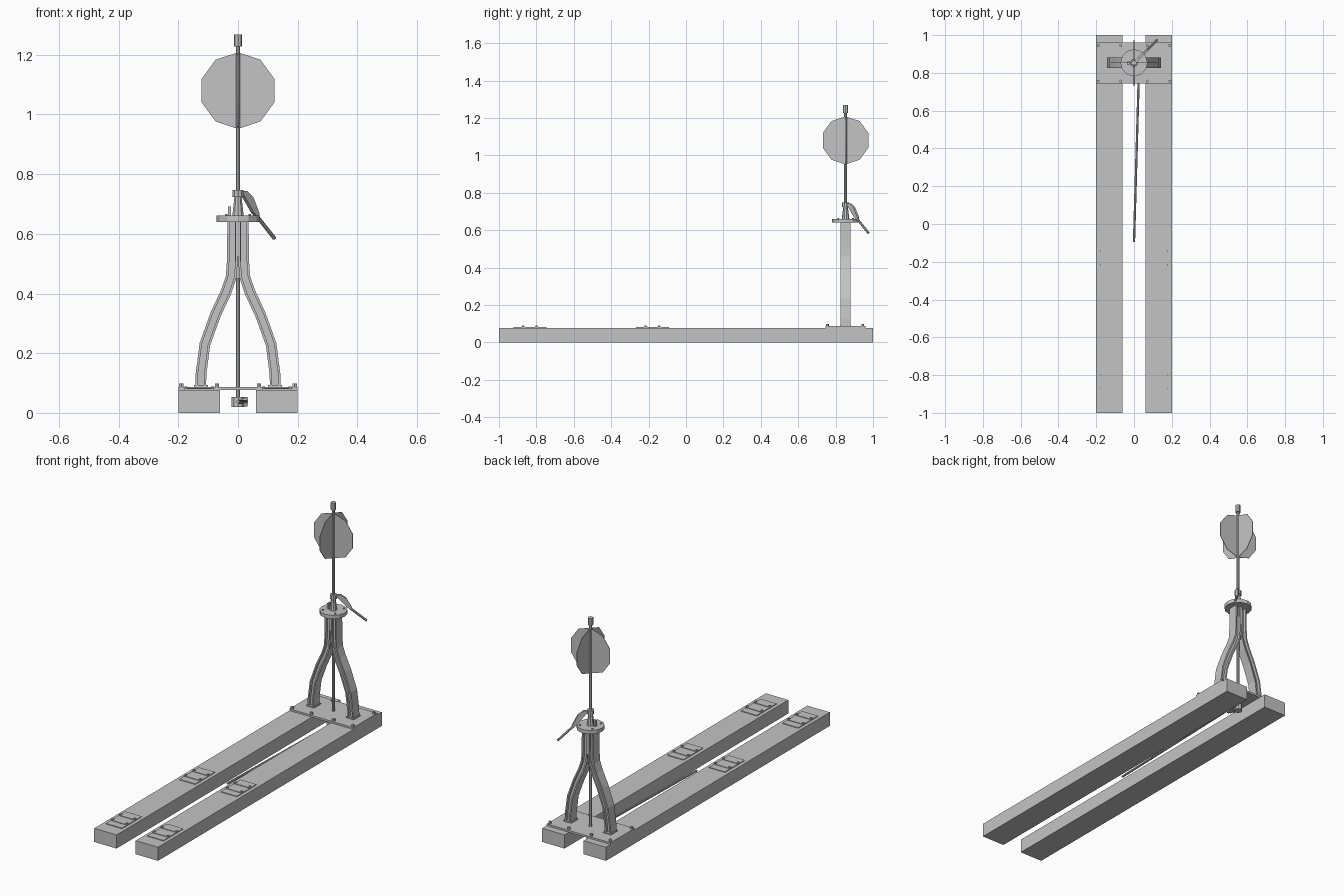
import bpy, bmesh, math
from mathutils import Vector, Matrix

if "Cube" in bpy.data.objects:
    bpy.data.objects.remove(bpy.data.objects["Cube"])

mat = bpy.data.materials.new("plain grey")
mat.diffuse_color = (0.55, 0.55, 0.55, 1)
mat.use_nodes = True
mat.node_tree.nodes["Principled BSDF"].inputs["Base Color"].default_value = mat.diffuse_color
CY = 0.853  # y of the stand's axis


def finish(name, bm):
    bmesh.ops.recalc_face_normals(bm, faces=bm.faces)
    me = bpy.data.meshes.new(name)
    bm.to_mesh(me)
    bm.free()
    me.materials.append(mat)
    ob = bpy.data.objects.new(name, me)
    bpy.context.collection.objects.link(ob)
    return ob


def box(name, x0, x1, y0, y1, z0, z1):
    bm = bmesh.new()
    m = Matrix.Translation(((x0 + x1) / 2, (y0 + y1) / 2, (z0 + z1) / 2)) @ \
        Matrix.Diagonal((x1 - x0, y1 - y0, z1 - z0, 1))
    bmesh.ops.create_cube(bm, size=1, matrix=m)
    return finish(name, bm)


def rod(name, a, b, r1, r2=None, n=8):
    a, b = Vector(a), Vector(b)
    d = b - a
    q = d.to_track_quat('Z', 'Y').to_matrix().to_4x4()
    bm = bmesh.new()
    bmesh.ops.create_cone(bm, cap_ends=True, segments=n, radius1=r1,
                          radius2=r1 if r2 is None else r2, depth=d.length,
                          matrix=Matrix.Translation((a + b) / 2) @ q)
    return finish(name, bm)


def loft(name, rings):
    bm = bmesh.new()
    vs = [[bm.verts.new(p) for p in r] for r in rings]
    n = len(vs[0])
    for a, b in zip(vs, vs[1:]):
        for i in range(n):
            j = (i + 1) % n
            bm.faces.new((a[i], a[j], b[j], b[i]))
    bm.faces.new(vs[0])
    bm.faces.new(vs[-1])
    return finish(name, bm)


# Leg: I-shaped section swept along a bent path
path = [(.125, .08), (.124, .13), (.111, .23), (.075, .33), (.04, .405),
        (.023, .455), (.019, .51), (.0175, .645)]
W, T, F, D = .018, .0275, .01, .012   # half width, half depth, flange inset, web half depth
section = [(-W, -T), (-F, -T), (-F, -D), (F, -D), (F, -T), (W, -T),
           (W, T), (F, T), (F, D), (-F, D), (-F, T), (-W, T)]


def leg_rings(s):
    rings = []
    for i, (x, z) in enumerate(path):
        a = Vector(path[max(i - 1, 0)])
        b = Vector(path[min(i + 1, len(path) - 1)])
        t = (b - a).normalized()
        if i in (0, len(path) - 1):
            t = Vector((0, 1))
        rings.append([(s * (x + u * t.y), CY + v, z - u * t.x) for u, v in section])
    return rings


for s, side in ((-1, "left"), (1, "right")):
    def sbox(name, x0, x1, *r):
        return box(f"{side}_{name}", *sorted((s * x0, s * x1)), *r)

    # Timber tie, leg and foot
    sbox("tie", .06, .2, -1, 1, 0, .077)
    loft(f"{side}_leg", leg_rings(s))
    sbox("foot", .1, .148, CY - .03, CY + .03, .085, .093)
    # Tie plates with raised shoulders and spikes
    for k, yc in enumerate((-.18, -.835)):
        sbox(f"tie_plate_{k}", .08, .18, yc - .088, yc + .088, .075, .081)
        for j in (-1, 1):
            y = yc + j * .036
            sbox(f"plate_shoulder_{k}_{j}", .08, .18, y - .009, y + .009, .08, .084)
            for x in (.086, .174):
                rod(f"{side}_spike", (s * x, y, .08), (s * x, y, .089), .006, n=6)
    # Base plate bolts
    for x in (.07, .19):
        for y in (.756, .945):
            rod(f"{side}_base_bolt", (s * x, y, .085), (s * x, y, .099), .008, n=6)

# Base plate and centre filler where the legs join
box("base_plate", -.2, .2, .745, .96, .076, .087)
box("column_core", -.01, .01, CY - .02, CY + .02, .45, .645)

# Head table with rim stop and bolts
rod("head_table", (0, CY, .64), (0, CY, .661), .072, n=12)
box("rim_stop", -.034, -.024, CY - .01, CY + .01, .66, .692)
for k in range(4):
    a = math.radians(45 + 90 * k)
    x, y = .055 * math.cos(a), CY + .055 * math.sin(a)
    rod("table_bolt", (x, y, .66), (x, y, .666), .005, n=6)

# Spindle, hub, collar and mast tip
rod("spindle", (0, CY, .02), (0, CY, 1.25), .0075)
rod("hub", (0, CY, .66), (0, CY, .728), .02, .012, n=10)
rod("collar", (0, CY, .724), (0, CY, .747), .019, n=10)
rod("mast_tip", (0, CY, 1.227), (0, CY, 1.268), .014, n=8)

# Crossed ten-sided targets
for name, ax in (("front_target", 1), ("side_target", 0)):
    bm = bmesh.new()
    rings = []
    for o in (-.0015, .0015):
        ring = []
        for k in range(10):
            a = math.radians(36 * k)
            u, z = .128 * math.sin(a), 1.08 + .128 * math.cos(a)
            ring.append((u, CY + o, z) if ax else (o, CY + u, z))
        rings.append(ring)
    bm.free()
    loft(name, rings)

# Throw lever: bent tapering arm, then a thin handle
arm = []
for r, z, h in ((.0, .735, .011), (.03, .735, .011), (.055, .712, .015),
                (.075, .682, .012), (.092, .66, .007)):
    c = Vector((r * .7071, CY + r * .7071, z))
    w = Vector((.7071, -.7071, 0)) * .007
    n = Vector((.5, .5, .7071)) * h
    arm.append([c + w + n, c - w + n, c - w - n, c + w - n])
loft("lever_arm", arm)
rod("lever_handle", (.055, CY + .055, .67), (.122, CY + .122, .585), .0065)

# Crank under the base and connecting rod
rod("crank_hub", (0, CY, .02), (0, CY, .053), .023, n=10)
box("crank_arm", 0, .034, CY - .06, CY + .01, .03, .046)
rod("crank_pin", (.024, CY - .05, .022), (.024, CY - .05, .053), .008)
rod("connecting_rod", (.026, CY - .045, .038), (0, -.095, .038), .006)
